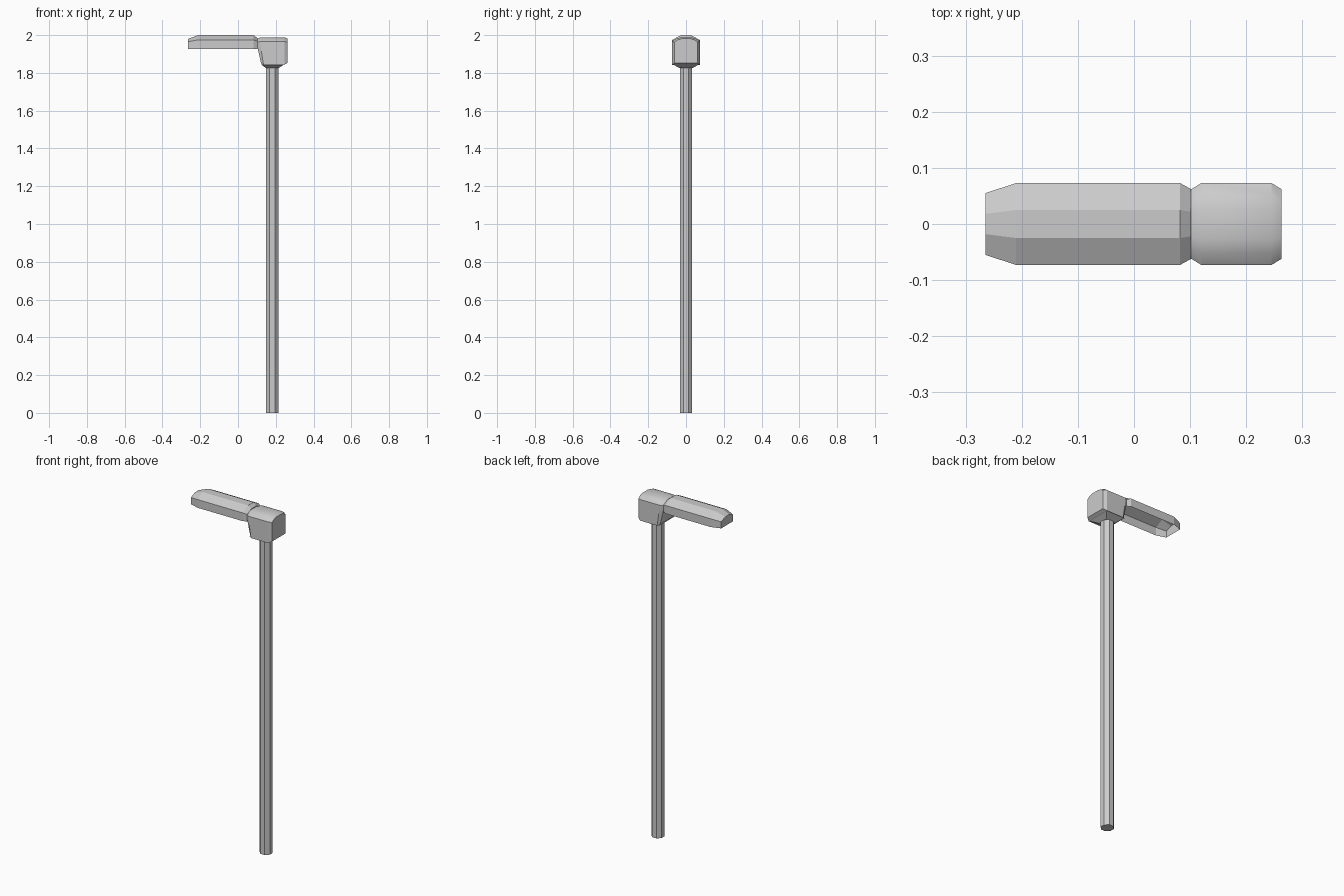
import bpy, bmesh, math

if "Cube" in bpy.data.objects:
    bpy.data.objects.remove(bpy.data.objects["Cube"])

PX = 0.181  # pole axis


def loft(name, rings, cap_start=True, cap_end=True, closed=True):
    """Skin a list of equal-length point rings."""
    bm = bmesh.new()
    vs = [[bm.verts.new(p) for p in r] for r in rings]
    n = len(rings[0])
    for a, b in zip(vs, vs[1:]):
        for i in range(n if closed else n - 1):
            j = (i + 1) % n
            bm.faces.new((a[i], a[j], b[j], b[i]))
    if cap_start:
        bm.faces.new(vs[0][::-1])
    if cap_end:
        bm.faces.new(vs[-1])
    bmesh.ops.recalc_face_normals(bm, faces=bm.faces)
    me = bpy.data.meshes.new(name)
    bm.to_mesh(me)
    bm.free()
    ob = bpy.data.objects.new(name, me)
    bpy.context.collection.objects.link(ob)
    return ob


def mirrored(half):
    """Complete a +y half profile of (x, y, z) points across y = 0."""
    return half + [(x, -y, z) for x, y, z in reversed(half)]


# Octagonal pole
def octagon(z, r=0.033 / math.cos(math.pi / 8)):
    return [(PX + r * math.cos((i + .5) * math.pi / 4),
             r * math.sin((i + .5) * math.pi / 4), z) for i in range(8)]


loft("pole", [octagon(0), octagon(1.84)])


# Lamp hood: faceted shell, open underneath; (x, half width, ridge half width, shoulder z, top z)
hood = [(-0.265, 0.055, 0.018, 1.965, 1.98), (-0.21, 0.073, 0.025, 1.975, 2.0),
        (0.082, 0.073, 0.025, 1.975, 2.0), (0.102, 0.062, 0.022, 1.967, 1.985)]
loft("lamp_hood", [mirrored([(x, w, 1.927), (x, w, s), (x, r, t)])
                   for x, w, r, s, t in hood], closed=False)

# Housing: rounded roof, chamfered ends; (x top, x bottom, half width, bottom z, shoulder z, top z)
body = [(0.102, 0.122, 0.062, 1.85, 1.963, 1.982), (0.12, 0.135, 0.073, 1.843, 1.966, 1.99),
        (0.245, 0.245, 0.073, 1.843, 1.966, 1.99), (0.263, 0.263, 0.062, 1.853, 1.963, 1.982)]
rings = []
for xt, xb, w, zb, s, t in body:
    arch = [(xt, w * a, s + (t - s) * b) for a, b in ((1, 0), (0.72, 0.62), (0.37, 0.94))]
    rings.append(mirrored([(xb, w, zb), (xt, w, 1.94)] + arch))
housing = loft("housing", rings)

# Tapered collar between housing and pole
def rect(z, x0, x1, w):
    return [(x0, -w, z), (x1, -w, z), (x1, w, z), (x0, w, z)]


loft("collar", [rect(1.825, PX - .033, PX + .033, .033), rect(1.845, 0.122, 0.245, .07)])

# Soften only the shallow creases of the housing roof
bpy.context.view_layer.objects.active = housing
housing.select_set(True)
bpy.ops.object.shade_smooth_by_angle(angle=math.radians(25))
